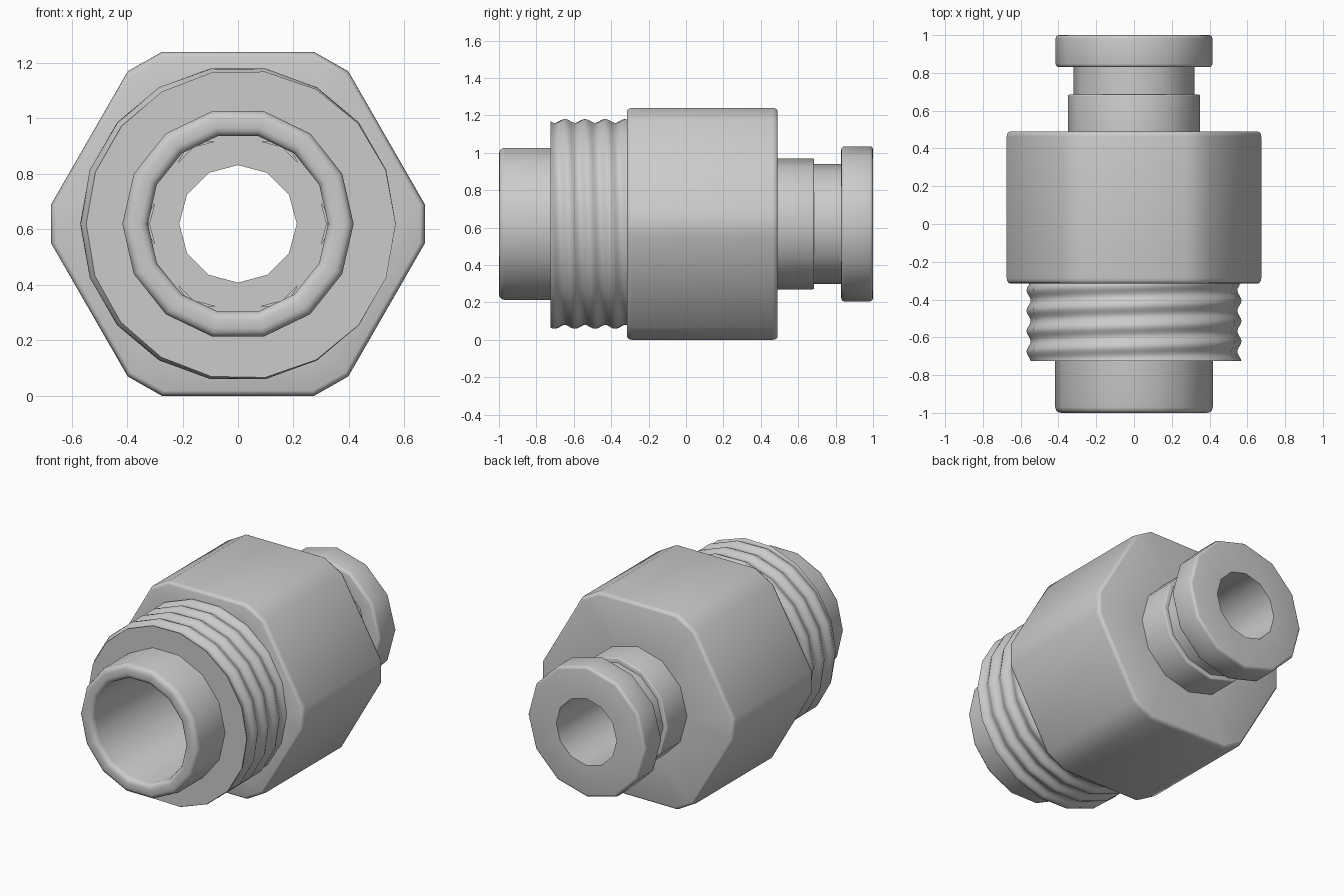
import bpy, bmesh, math

if "Cube" in bpy.data.objects:
    bpy.data.objects.remove(bpy.data.objects["Cube"])

CZ = 0.62  # height of the fitting's axis
grey = bpy.data.materials.new("light grey metal")
grey.diffuse_color = (0.6, 0.6, 0.59, 1)
grey.use_nodes = True
grey.node_tree.nodes["Principled BSDF"].inputs["Base Color"].default_value = grey.diffuse_color


def rounded(points, steps=3):
    """Closed profile of (radius, y, rounding) with rounded corners."""
    out = []
    n = len(points)
    for i, (r, y, rad) in enumerate(points):
        if rad == 0:
            out.append((r, y))
            continue
        ends = []
        for j in (i - 1, (i + 1) % n):
            dr, dy = points[j][0] - r, points[j][1] - y
            d = math.hypot(dr, dy)
            ends.append((dr / d * rad, dy / d * rad))
        (ar, ay), (br, by) = ends
        for k in range(steps + 1):
            t = k / steps * math.pi / 2
            wa, wb = 1 - math.sin(t), 1 - math.cos(t)
            out.append((r + ar * wa + br * wb, y + ay * wa + by * wb))
    return out


def lathe(name, profile, angles, radius=lambda r, y, i, a: r):
    """Sweep a closed profile round the y axis."""
    bm = bmesh.new()
    rings = []
    for i, a in enumerate(angles):
        ring = []
        for r, y in profile:
            rr = radius(r, y, i, a)
            ring.append(bm.verts.new((rr * math.cos(a), y, CZ + rr * math.sin(a))))
        rings.append(ring)
    n, m = len(rings), len(profile)
    for i in range(n):
        p, q = rings[i], rings[(i + 1) % n]
        for k in range(m):
            l = (k + 1) % m
            bm.faces.new((p[k], p[l], q[l], q[k]))
    bmesh.ops.recalc_face_normals(bm, faces=bm.faces)
    mesh = bpy.data.meshes.new(name)
    bm.to_mesh(mesh)
    bm.free()
    mesh.materials.append(grey)
    ob = bpy.data.objects.new(name, mesh)
    bpy.context.collection.objects.link(ob)
    bpy.ops.object.select_all(action='DESELECT')
    ob.select_set(True)
    bpy.context.view_layer.objects.active = ob
    bpy.ops.object.shade_smooth_by_angle(angle=math.radians(36))
    return ob


def even(n):
    return [2 * math.pi * i / n for i in range(n)]


# hexagonal body with cut corners
quarter = [(0.674, 0.07), (0.398, 0.55), (0.275, 0.62)]
outline = quarter + [(-x, z) for x, z in reversed(quarter)]
outline += [(-x, -z) for x, z in outline]
hex_angles = [math.atan2(z, x) for x, z in outline]
hex_radii = [math.hypot(x, z) for x, z in outline]
lathe("hex_body",
      rounded([(0.75, -0.315, 0), (1, -0.315, 0.028), (1, 0.49, 0.028),
               (0.48, 0.49, 0), (0.48, 0.46, 0), (0.75, 0.46, 0)]),
      hex_angles, lambda r, y, i, a: r * hex_radii[i])

# threaded section with shallow helical ridges
Y0, Y1, PITCH = -0.725, -0.30, 0.108
rows = 32
thread = [(0.558, Y0 + (Y1 - Y0) * k / rows) for k in range(rows + 1)]
thread += [(0.385, Y1), (0.385, Y0)]


def ridge(r, y, i, a):
    if r < 0.5:
        return r
    return r + 0.011 * math.sin(2 * math.pi * y / PITCH + a)


lathe("thread", thread, even(18), ridge)

# front tube with its deep bore
lathe("front_tube",
      rounded([(0.325, -1, 0.03), (0.417, -1, 0.03), (0.417, -0.6, 0),
               (0.335, -0.6, 0), (0.335, 0.46, 0), (0.325, 0.46, 0)]),
      even(14))

# rear collar
lathe("rear_collar",
      rounded([(0.30, 0.47, 0), (0.35, 0.47, 0), (0.35, 0.685, 0.008), (0.30, 0.685, 0)]),
      even(12))

# release sleeve: neck, end flange and small through hole
lathe("release_sleeve",
      rounded([(0.212, 0.455, 0), (0.32, 0.455, 0), (0.32, 0.83, 0),
               (0.415, 0.83, 0.018), (0.415, 1, 0.018), (0.212, 1, 0)]),
      even(12))
